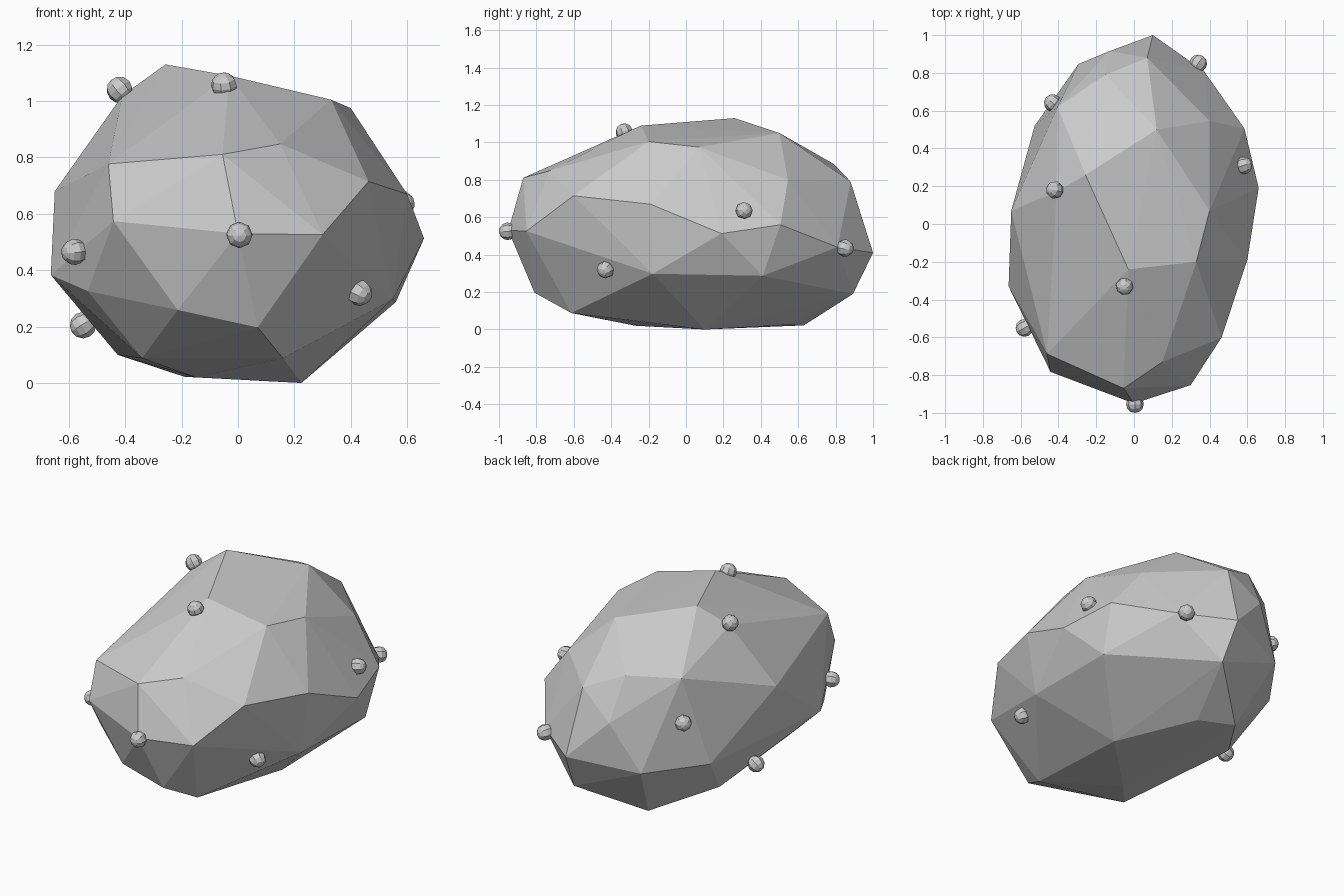
import bpy, bmesh
from mathutils import Vector

# Boulder corners, grouped by height band; the faceted body is their convex shell
crown = [(-.257, .26, 1.13), (-.03, -.24, 1.09), (.12, .5, 1.05), (-.41, .17, 1.02),
         (.33, -.2, 1.005), (.40, .07, .975), (-.15, .79, .885), (-.405, .62, .87)]
shoulder = [(.15, -.73, .848), (-.055, -.87, .811), (.40, .545, .80), (.07, .88, .79),
            (-.46, -.688, .777), (.463, -.602, .715), (-.65, .07, .68), (.60, -.19, .67),
            (-.13, .915, .64)]
waist = [(-.442, -.783, .574), (.585, .505, .56), (0, -.95, .53), (.30, -.853, .526),
         (.66, .19, .513), (.37, .81, .44), (.10, 1.0, .41), (-.664, -.33, .383),
         (-.294, .847, .354), (-.526, .52, .35)]
underside = [(-.533, -.55, .326), (.55, -.178, .298), (.56, .41, .287), (-.214, -.79, .259),
             (.07, -.81, .197), (.12, .893, .19), (-.427, .29, .10), (-.34, -.49, .088),
             (.16, -.613, .088), (-.19, .63, .022), (0, .535, .025), (-.15, -.27, .02),
             (.225, .1, 0)]


def finish(name, bm):
    bmesh.ops.recalc_face_normals(bm, faces=bm.faces)
    mesh = bpy.data.meshes.new(name)
    bm.to_mesh(mesh)
    bm.free()
    obj = bpy.data.objects.new(name, mesh)
    bpy.context.collection.objects.link(obj)
    return obj


# Boulder body
bm = bmesh.new()
for p in crown + shoulder + waist + underside:
    bm.verts.new(p)
hull = bmesh.ops.convex_hull(bm, input=bm.verts)
loose = [v for v in bm.verts if not v.link_faces]
bmesh.ops.delete(bm, geom=loose, context='VERTS')
finish("boulder", bm)

# Small faceted knobs scattered over the surface, each pointing outward
knobs = [(.005, -.953, .525), (.43, -.43, .32), (.58, .31, .635), (.34, .85, .435),
         (-.05, -.33, 1.055), (-.42, .18, 1.04), (-.58, -.55, .465),
         (-.43, .64, .617), (-.55, .12, .205)]
for i, p in enumerate(knobs):
    bm = bmesh.new()
    bmesh.ops.create_uvsphere(bm, u_segments=8, v_segments=6, radius=.047)
    centre = Vector(p)
    knob = finish(f"knob_{i + 1}", bm)
    knob.location = centre
    outward = centre - Vector((0, centre.y * .4, .55))
    knob.rotation_euler = outward.to_track_quat('Z', 'Y').to_euler()
